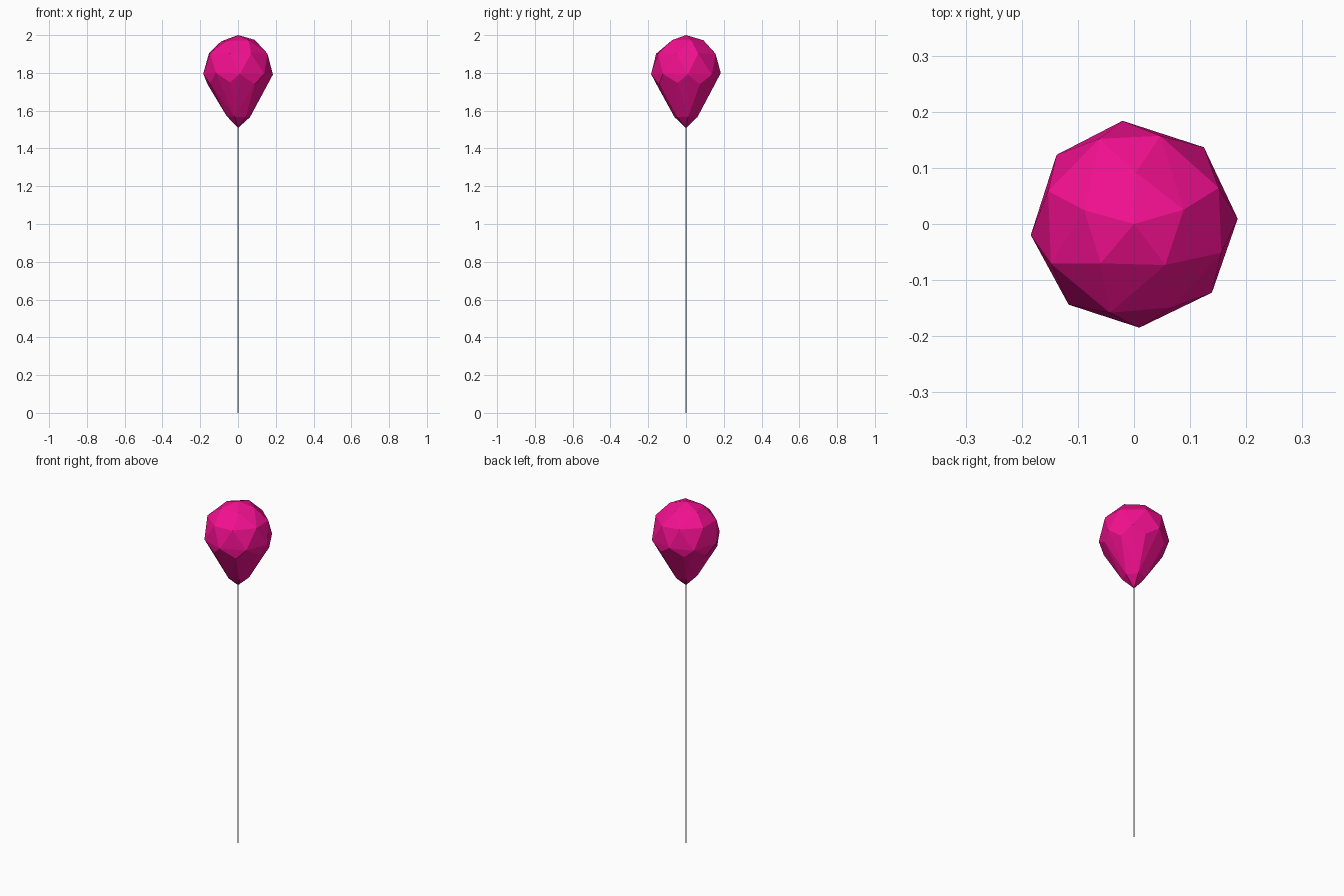
import bpy, bmesh, math, random

if "Cube" in bpy.data.objects:
    bpy.data.objects.remove(bpy.data.objects["Cube"])

random.seed(4)

pink = bpy.data.materials.new("balloon_pink")
pink.diffuse_color = (0.9, 0.005, 0.28, 1)
pink.use_nodes = True
pink.node_tree.nodes["Principled BSDF"].inputs["Base Color"].default_value = pink.diffuse_color

# Balloon: uneven faceted teardrop, hull over staggered rings (radius, height, sides, turn)
rings = [(0.064, 1.57, 6, 0.2), (0.167, 1.745, 8, 0.5), (0.185, 1.795, 8, 0.05),
         (0.164, 1.905, 8, 0.45), (0.092, 1.972, 5, 0.3)]
bm = bmesh.new()
bm.verts.new((0, 0, 1.508))
bm.verts.new((0, 0, 2.0))
for r, z, n, turn in rings:
    for i in range(n):
        a = turn + 2 * math.pi * i / n + random.uniform(-0.07, 0.07)
        bm.verts.new((r * math.cos(a), r * math.sin(a), z + random.uniform(-0.006, 0.006)))
bmesh.ops.convex_hull(bm, input=bm.verts[:])
bmesh.ops.recalc_face_normals(bm, faces=bm.faces[:])
mesh = bpy.data.meshes.new("balloon")
bm.to_mesh(mesh)
bm.free()
mesh.materials.append(pink)
balloon = bpy.data.objects.new("balloon", mesh)
bpy.context.collection.objects.link(balloon)

# String: hair-thin straight line hanging from the knot to the ground
bpy.ops.mesh.primitive_cylinder_add(vertices=4, radius=0.002, depth=1.52, location=(0, 0, 0.76))
bpy.context.object.name = "string"
